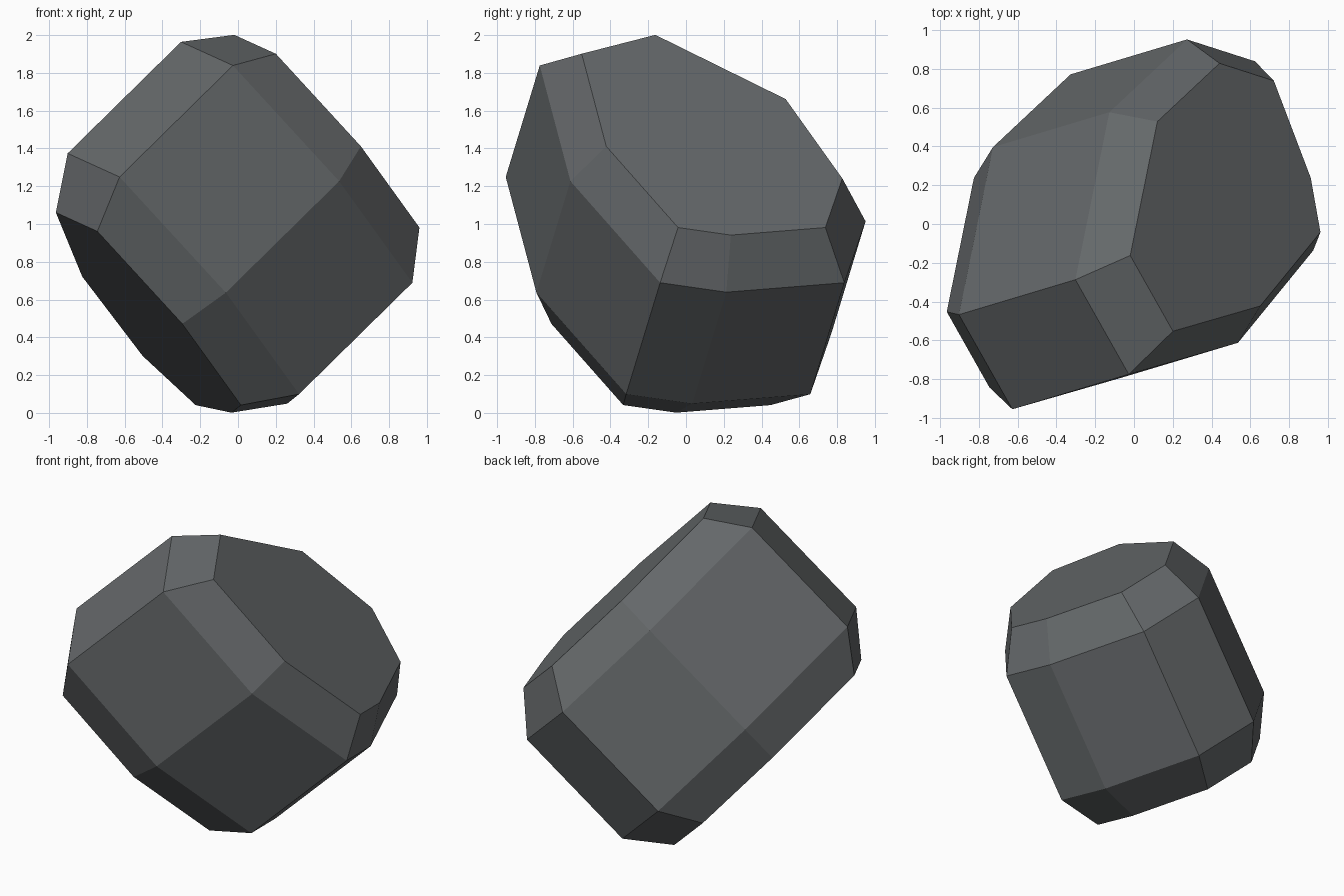
import bpy
import bmesh
from mathutils import Vector

default_cube = bpy.data.objects.get("Cube")
if default_cube:
    bpy.data.objects.remove(default_cube, do_unlink=True)


def make_material(name, colour):
    material = bpy.data.materials.new(name)
    material.use_nodes = True
    material.diffuse_color = colour
    shader = next(node for node in material.node_tree.nodes
                  if node.type == "BSDF_PRINCIPLED")
    shader.inputs["Base Color"].default_value = colour
    return material


def loft_rings(name, outline, sections, material):
    """Loft a closed outline through (centre, scale) sections and cap both ends."""
    origin = sum(outline, Vector()) / len(outline)
    mesh_builder = bmesh.new()
    rings = []
    for centre, scale in sections:
        rings.append([mesh_builder.verts.new(Vector(centre) + (point - origin) * scale)
                      for point in outline])
    count = len(outline)
    for lower, upper in zip(rings, rings[1:]):
        for i in range(count):
            j = (i + 1) % count
            mesh_builder.faces.new((lower[i], lower[j], upper[j], upper[i]))
    mesh_builder.faces.new(rings[0])
    mesh_builder.faces.new(rings[-1])
    bmesh.ops.recalc_face_normals(mesh_builder, faces=mesh_builder.faces)
    mesh = bpy.data.meshes.new(name)
    mesh_builder.to_mesh(mesh)
    mesh_builder.free()
    mesh.materials.append(material)
    rock = bpy.data.objects.new(name, mesh)
    bpy.context.collection.objects.link(rock)
    return rock


# Tilted eight-sided outline of the upper flat end of the boulder
end_outline = [Vector(point) for point in (
    (-.02, -.15, 2), (.2, -.54, 1.9), (.65, -.41, 1.41), (.96, -.03, .98),
    (.91, .25, .94), (.72, .75, .98), (.44, .84, 1.24), (.12, .54, 1.66))]

# Flat end, wide shoulder, wide shoulder, flat end
boulder_sections = [
    ((.498, .144, 1.39), 1),
    ((.345, .096, 1.2), 1.25),
    ((-.255, -.084, .61), 1.25),
    ((-.447, -.146, .45), 1),
]

dark_stone = make_material("dark grey stone", (.13, .14, .145, 1))
loft_rings("boulder", end_outline, boulder_sections, dark_stone)
